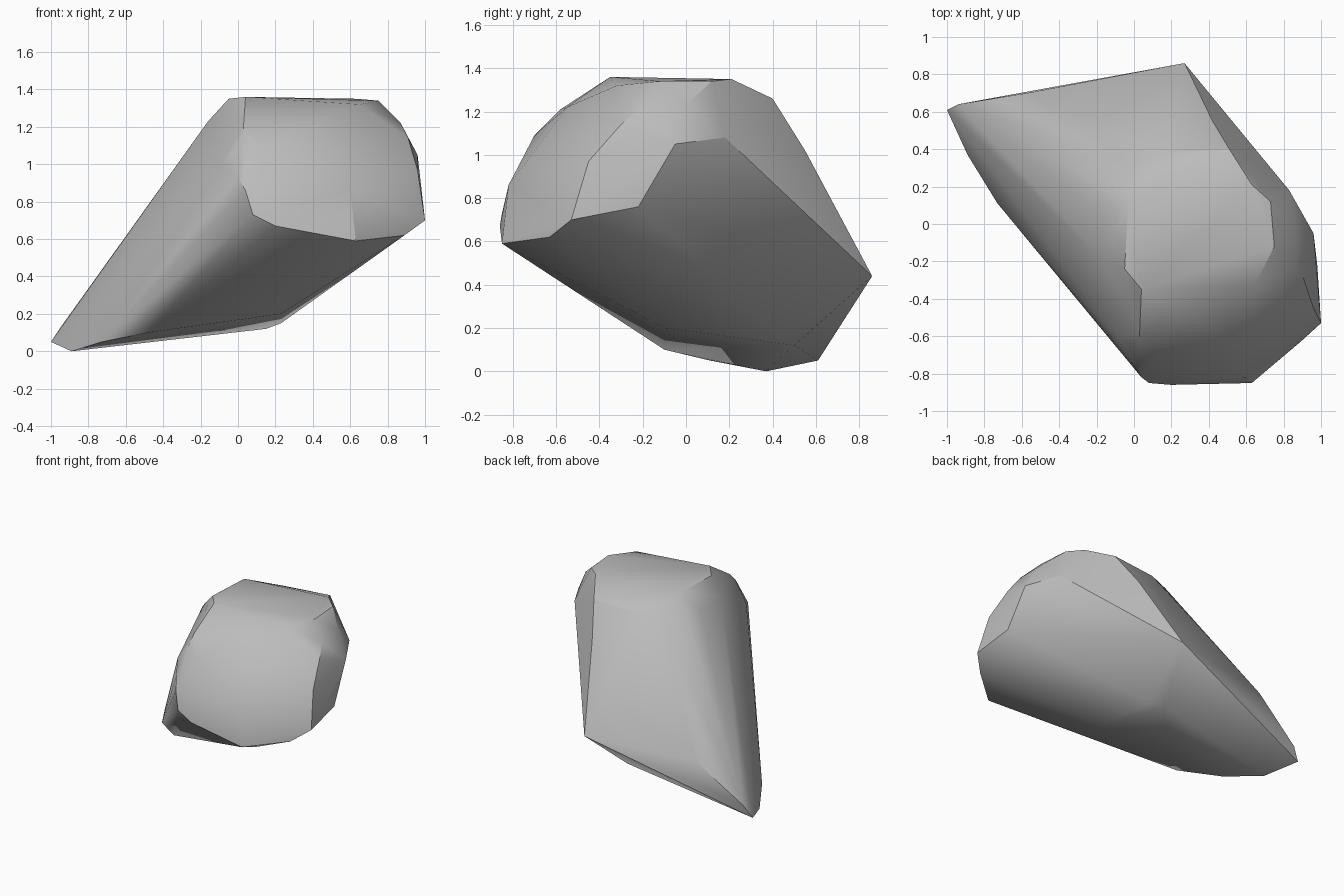
import bpy
import bmesh
import math
from mathutils import Vector

# Remove the default object
default_cube = bpy.data.objects.get("Cube")
if default_cube:
    bpy.data.objects.remove(default_cube, do_unlink=True)


def make_material(name, color):
    """One flat colour for both the viewport and the render."""
    material = bpy.data.materials.new(name)
    material.use_nodes = True
    material.diffuse_color = color
    shader = material.node_tree.nodes["Principled BSDF"]
    shader.inputs["Base Color"].default_value = color
    shader.inputs["Roughness"].default_value = 0.9
    return material


def make_boulder(name, corner_groups, material, scale):
    """Wrap a convex skin around the chiselled corners of a stone."""
    mesh = bpy.data.meshes.new(name)
    bm = bmesh.new()
    for corners in corner_groups:
        for corner in corners:
            bm.verts.new(Vector(corner) * scale)

    hull = bmesh.ops.convex_hull(bm, input=bm.verts[:], use_existing_faces=False)
    leftovers = set(hull["geom_interior"]) | set(hull["geom_unused"])
    loose = [item for item in leftovers if isinstance(item, bmesh.types.BMVert)]
    bmesh.ops.delete(bm, geom=loose, context="VERTS")
    bmesh.ops.recalc_face_normals(bm, faces=bm.faces[:])
    bm.to_mesh(mesh)
    bm.free()

    mesh.materials.append(material)
    boulder = bpy.data.objects.new(name, mesh)
    bpy.context.collection.objects.link(boulder)
    return boulder


# Corners of the stone in hundredths of a unit, grouped by region
pointed_foot = [(-100, 61, 5), (-94, 64, 14), (-89, 37, 0),
                (-73, 11, 5), (-48, -10, 10)]
underside = [(15, 50, 12), (23, 45, 15), (23, -10, 20)]
back_ridge = [(27, 86, 44), (-57, 70, 41), (51, 40, 126),
              (42, 55, 102), (15, 38, 124), (-2, 32, 123)]
flat_top = [(-5, -24, 135), (-3, 12, 135), (4, -35, 136),
            (63, 21, 135), (73, 12, 134), (75, -12, 134), (65, -32, 132)]
left_shoulder = [(86, 0, 123), (87, -21, 122), (91, -30, 114), (96, -45, 97),
                 (96, -5, 105), (83, 18, 108), (98, -22, 76)]
front_rim = [(100, -53, 70), (89, -63, 62), (63, -85, 59),
             (20, -86, 67), (8, -85, 73), (4, -82, 86)]
front_bulge = [(3, -58, 121), (3, -65, 114), (0, -76, 93), (42, -55, 122),
               (60, -82, 86), (12, -70, 109)]
right_shoulder = [(-16, -20, 123), (-16, 5, 121), (-9, -61, 100)]

stone_grey = make_material("stone grey", (0.5, 0.5, 0.5, 1))
boulder = make_boulder(
    "boulder",
    [pointed_foot, underside, back_ridge, flat_top,
     left_shoulder, front_rim, front_bulge, right_shoulder],
    stone_grey, 0.01)

# Soft shading across shallow facets, crisp along the strong breaks
bpy.ops.object.select_all(action="DESELECT")
boulder.select_set(True)
bpy.context.view_layer.objects.active = boulder
bpy.ops.object.shade_smooth_by_angle(angle=math.radians(30))
